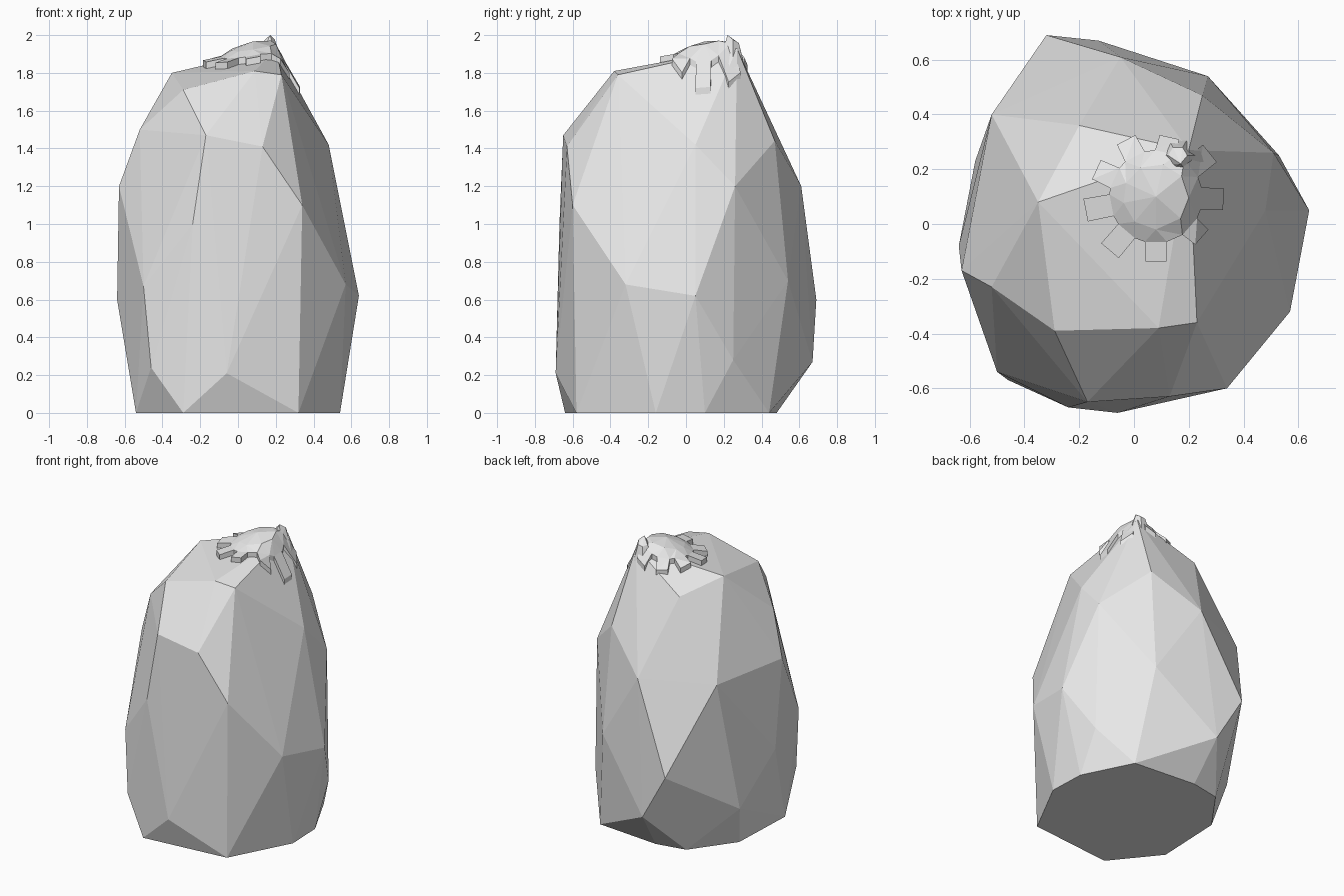
import bpy
import bmesh
import math
from mathutils import Vector
from mathutils.bvhtree import BVHTree

default_cube = bpy.data.objects.get("Cube")
if default_cube:
    bpy.data.objects.remove(default_cube, do_unlink=True)


def make_material(name, colour):
    material = bpy.data.materials.new(name)
    material.use_nodes = True
    material.diffuse_color = colour
    for node in material.node_tree.nodes:
        if node.type == "BSDF_PRINCIPLED":
            node.inputs["Base Color"].default_value = colour
            node.inputs["Roughness"].default_value = 0.8
    return material


def make_object(name, bm, material):
    bmesh.ops.recalc_face_normals(bm, faces=bm.faces[:])
    mesh = bpy.data.meshes.new(name)
    bm.to_mesh(mesh)
    mesh.materials.append(material)
    obj = bpy.data.objects.new(name, mesh)
    bpy.context.collection.objects.link(obj)
    return obj


def convex_block(points):
    bm = bmesh.new()
    for point in points:
        bm.verts.new(point)
    result = bmesh.ops.convex_hull(bm, input=bm.verts[:])
    loose = [v for v in bm.verts if not v.link_faces]
    bmesh.ops.delete(bm, geom=loose, context="VERTS")
    return bm


stone = make_material("pale grey stone", (0.8, 0.8, 0.8, 1))

# Boulder corners, grouped from the ground upward
foot = [(x, y, 0) for x, y in (
    (-.29, -.64), (.32, -.58), (.54, -.16), (.53, .1), (.36, .44),
    (-.1, .48), (-.31, .44), (-.52, .15), (-.54, -.33))]
low_corners = [
    (-.06, -.69, .21), (-.46, -.57, .24), (-.58, .23, .28),
    (-.13, .67, .27), (.53, .25, .28)]
middle_corners = [
    (.57, -.32, .68), (.64, .05, .62), (.27, .54, .7),
    (-.32, .69, .6), (-.64, -.08, .6), (-.5, -.54, .67)]
shoulder_corners = [
    (.34, -.6, 1.1), (-.24, -.67, 1), (-.63, -.17, 1.2),
    (-.52, .4, 1.2), (-.05, .61, 1.2), (.51, .26, 1.2)]
upper_corners = [
    (.13, -.63, 1.41), (-.17, -.65, 1.47), (-.52, -.23, 1.5),
    (.25, .47, 1.44), (.48, .05, 1.42)]
crown = [
    (-.29, -.39, 1.71), (.09, -.38, 1.81), (.23, -.36, 1.79),
    (-.35, .08, 1.8), (-.2, .36, 1.72), (.2, .27, 1.93)]

body = convex_block(foot + low_corners + middle_corners
                    + shoulder_corners + upper_corners + crown)
make_object("boulder", body, stone)
surface = BVHTree.FromBMesh(body)


def on_boulder(x, y, lift):
    """Point lifted above the boulder's top surface."""
    hit = surface.ray_cast(Vector((x, y, 3)), Vector((0, 0, -1)))[0]
    return Vector((x, y, hit.z + lift))


# Star-shaped crust draped over the crown
centre = Vector((.08, .1))
arm_tips = [(.33, .09), (.28, .26), (.13, .32), (-.03, .31), (-.14, .2),
            (-.18, .05), (-.09, -.1), (.08, -.14), (.25, -.05)]
offsets = [Vector(tip) - centre for tip in arm_tips]
angles = [math.atan2(o.y, o.x) % math.tau for o in offsets]

crust = bmesh.new()


def crust_vert(angle, radius, lift):
    x = centre.x + radius * math.cos(angle)
    y = centre.y + radius * math.sin(angle)
    return crust.verts.new(on_boulder(x, y, lift))


def arm_ring(lift):
    """Root and tip corners of every arm at one lift."""
    ring = []
    for offset, angle in zip(offsets, angles):
        reach = offset.length
        ring.append([crust_vert(angle - .24, .17, lift),
                     crust_vert(angle - .16, reach, lift),
                     crust_vert(angle + .16, reach, lift),
                     crust_vert(angle + .24, .17, lift)])
    return ring


top = arm_ring(.035)
under = arm_ring(-.005)
dome = [crust_vert(a, .12, .06) for a in angles]
peak = crust.verts.new(on_boulder(centre.x, centre.y, .085))
count = len(angles)
for i in range(count):
    j = (i + 1) % count
    a, b, c, d = top[i]
    crust.faces.new((a, b, c, d))
    crust.faces.new((a, d, dome[i]))
    crust.faces.new((d, top[j][0], dome[j], dome[i]))
    crust.faces.new((dome[i], dome[j], peak))
    upper = top[i] + [top[j][0]]
    lower = under[i] + [under[j][0]]
    for k in range(4):
        crust.faces.new((upper[k], lower[k], lower[k + 1], upper[k + 1]))
    crust.faces.new(under[i])
crust.faces.new([v for arm in under for v in (arm[0], arm[3])])
bmesh.ops.triangulate(crust, faces=crust.faces[:])
make_object("star_crust", crust, stone)

# Small knob at the back of the crust
knob_points = []
for i in range(6):
    angle = i * math.tau / 6
    for radius, lift in ((.065, 0), (.035, .05)):
        knob_points.append(on_boulder(.16 + radius * math.cos(angle),
                                      .25 + radius * math.sin(angle), lift))
knob_points.append(Vector((.17, .22, 2)))
make_object("crust_knob", convex_block(knob_points), stone)
body.free()
